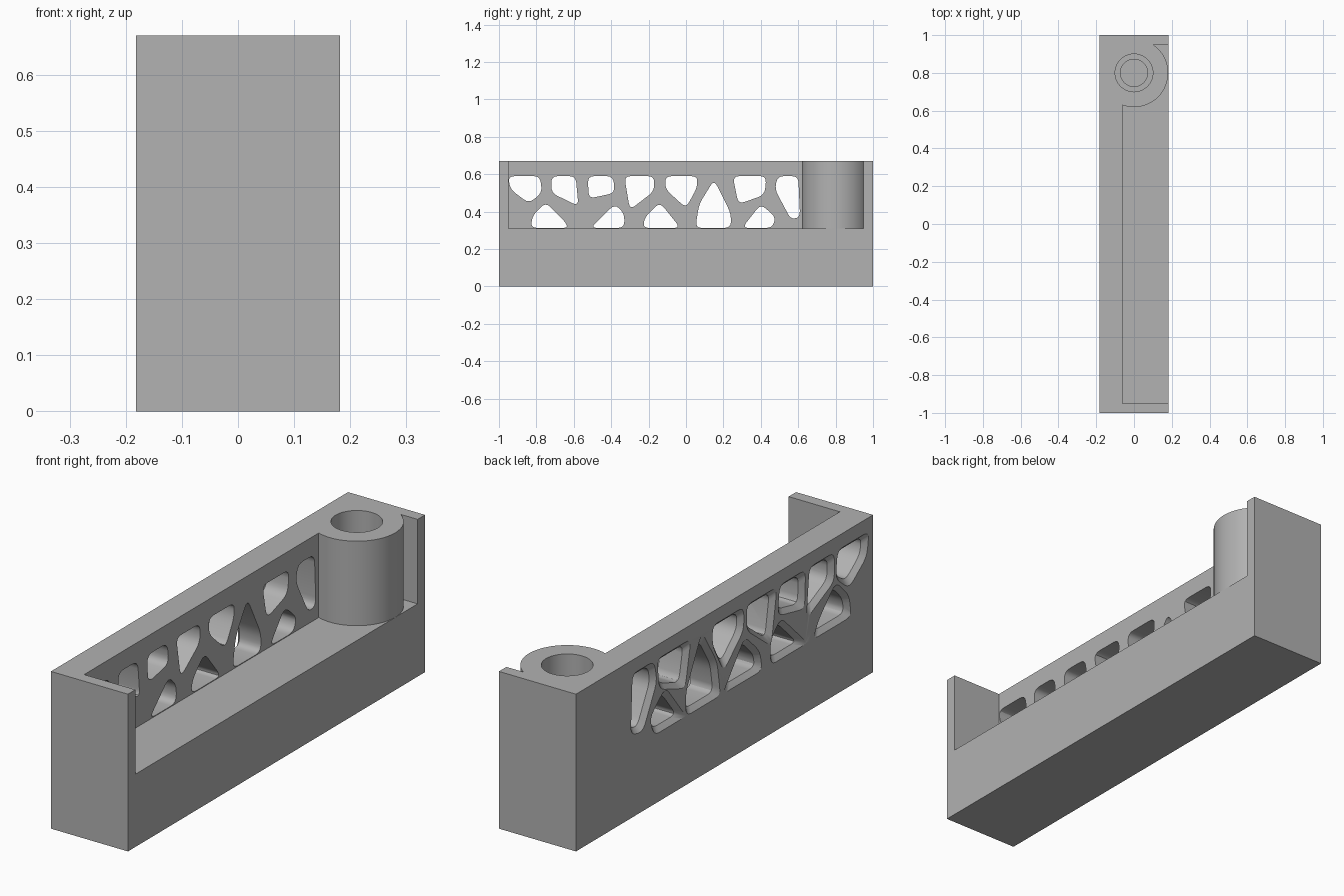
import bpy, bmesh, math
from mathutils import Vector

cube = bpy.data.objects.get("Cube")
if cube:
    bpy.data.objects.remove(cube, do_unlink=True)

HALF_WIDTH, HEIGHT = 0.1815, 0.67
FLOOR, END_WALL, WALL_INNER = 0.31, 0.95, -0.06
BOSS_Y = 0.8

grey = bpy.data.materials.new("plain grey")
grey.use_nodes = True
colour = (0.445, 0.445, 0.445, 1)
grey.diffuse_color = colour
grey.node_tree.nodes["Principled BSDF"].inputs["Base Color"].default_value = colour


def add_object(name, bm):
    bmesh.ops.recalc_face_normals(bm, faces=bm.faces)
    mesh = bpy.data.meshes.new(name)
    bm.to_mesh(mesh)
    bm.free()
    obj = bpy.data.objects.new(name, mesh)
    bpy.context.collection.objects.link(obj)
    mesh.materials.append(grey)
    return obj


def loft(name, rings):
    """Closed solid through a sequence of equal-length point rings."""
    bm = bmesh.new()
    loops = [[bm.verts.new(p) for p in ring] for ring in rings]
    count = len(loops[0])
    for a, b in zip(loops, loops[1:]):
        for i in range(count):
            j = (i + 1) % count
            bm.faces.new((a[i], a[j], b[j], b[i]))
    bm.faces.new(loops[0])
    bm.faces.new(loops[-1])
    return add_object(name, bm)


def box(name, low, high):
    (x0, y0, z0), (x1, y1, z1) = low, high
    return loft(name, [[(x0, y0, z), (x1, y0, z), (x1, y1, z), (x0, y1, z)]
                       for z in (z0, z1)])


def turned(name, profile, sides=72):
    """Round solid about the boss axis from (radius, height) pairs."""
    angles = [math.tau * i / sides for i in range(sides)]
    return loft(name, [[(r * math.cos(a), BOSS_Y + r * math.sin(a), z)
                        for a in angles] for r, z in profile])


def subtract(target, cutter):
    cutter.hide_render = True
    mod = target.modifiers.new("cut", 'BOOLEAN')
    mod.operation, mod.solver, mod.object = 'DIFFERENCE', 'EXACT', cutter
    bpy.context.view_layer.objects.active = target
    bpy.ops.object.modifier_apply(modifier=mod.name)
    bpy.data.objects.remove(cutter, do_unlink=True)


def rounded(corners, grow=0.0, radius=0.035, steps=4):
    """Offset a polygon outwards, then round its corners."""
    pts = [Vector(c) / 100 for c in corners]
    n = len(pts)
    area = sum(pts[i - 1].cross(pts[i]) for i in range(n))
    if area < 0:
        pts.reverse()
    moved = []
    for i, p in enumerate(pts):
        d0 = (p - pts[i - 1]).normalized()
        d1 = (pts[(i + 1) % n] - p).normalized()
        n0, n1 = Vector((d0.y, -d0.x)), Vector((d1.y, -d1.x))
        moved.append(p + (n0 + n1) * grow / (1 + n0.dot(n1)))
    result = []
    for i, p in enumerate(moved):
        before, after = moved[i - 1] - p, moved[(i + 1) % n] - p
        a = p + before * min(radius / before.length, 0.42)
        b = p + after * min(radius / after.length, 0.42)
        for k in range(steps + 1):
            t = k / steps
            result.append(a * (1 - t) ** 2 + p * 2 * t * (1 - t) + b * t ** 2)
    return result


# Solid block
body = box("bracket_body", (-HALF_WIDTH, -1, 0), (HALF_WIDTH, 1, HEIGHT))

# Open pocket, leaving the round boss standing
pocket = box("pocket_cutter", (WALL_INNER, -END_WALL, FLOOR), (0.4, END_WALL, 0.9))
subtract(pocket, turned("boss_core", [(0.181, 0.2), (0.181, 1.0)]))
subtract(body, pocket)

# Stepped blind bore in the boss
subtract(body, turned("bore_cutter", [(0.072, 0.1), (0.072, 0.25),
                                      (0.1, 0.25), (0.1, 0.8)]))

# Pebble-shaped windows, corners as (y, z) in hundredths
windows = [
    [(-95, 59), (-78, 59), (-77, 50), (-84, 44.5), (-94, 52)],
    [(-72, 59), (-59, 59), (-57.5, 43), (-72, 50)],
    [(-52.5, 59), (-39, 59), (-38, 50), (-52, 47)],
    [(-33, 59), (-17, 59), (-17, 51), (-30, 41)],
    [(-11, 59), (6, 59), (6, 53), (0, 42), (-11, 52)],
    [(25, 59), (43, 59), (42, 49), (28, 44)],
    [(49, 59), (60, 59), (61, 37), (56, 36), (47.5, 52)],
    [(-83, 31.3), (-63, 31.3), (-65, 35), (-75, 45), (-82, 38)],
    [(-51, 31.3), (-33, 31.3), (-33, 39), (-38, 44)],
    [(-23, 31.3), (-3, 31.3), (-14, 45), (-22, 37)],
    [(5, 31.3), (24, 31.3), (24, 39), (15, 57), (7, 44)],
    [(30, 31.3), (46, 31.3), (48, 37), (40, 44)],
]
for corners in windows:
    # Straight through the wall, with a chamfer on the outside face
    sections = [(-0.03, 0), (-HALF_WIDTH + 0.02, 0), (-HALF_WIDTH - 0.002, 0.022)]
    rings = [[(x, p.x, p.y) for p in rounded(corners, grow)] for x, grow in sections]
    subtract(body, loft("window_cutter", rings))

# Smooth curved walls, crisp edges
bpy.ops.object.select_all(action='DESELECT')
body.select_set(True)
bpy.context.view_layer.objects.active = body
bpy.ops.object.shade_smooth_by_angle(angle=math.radians(30))
